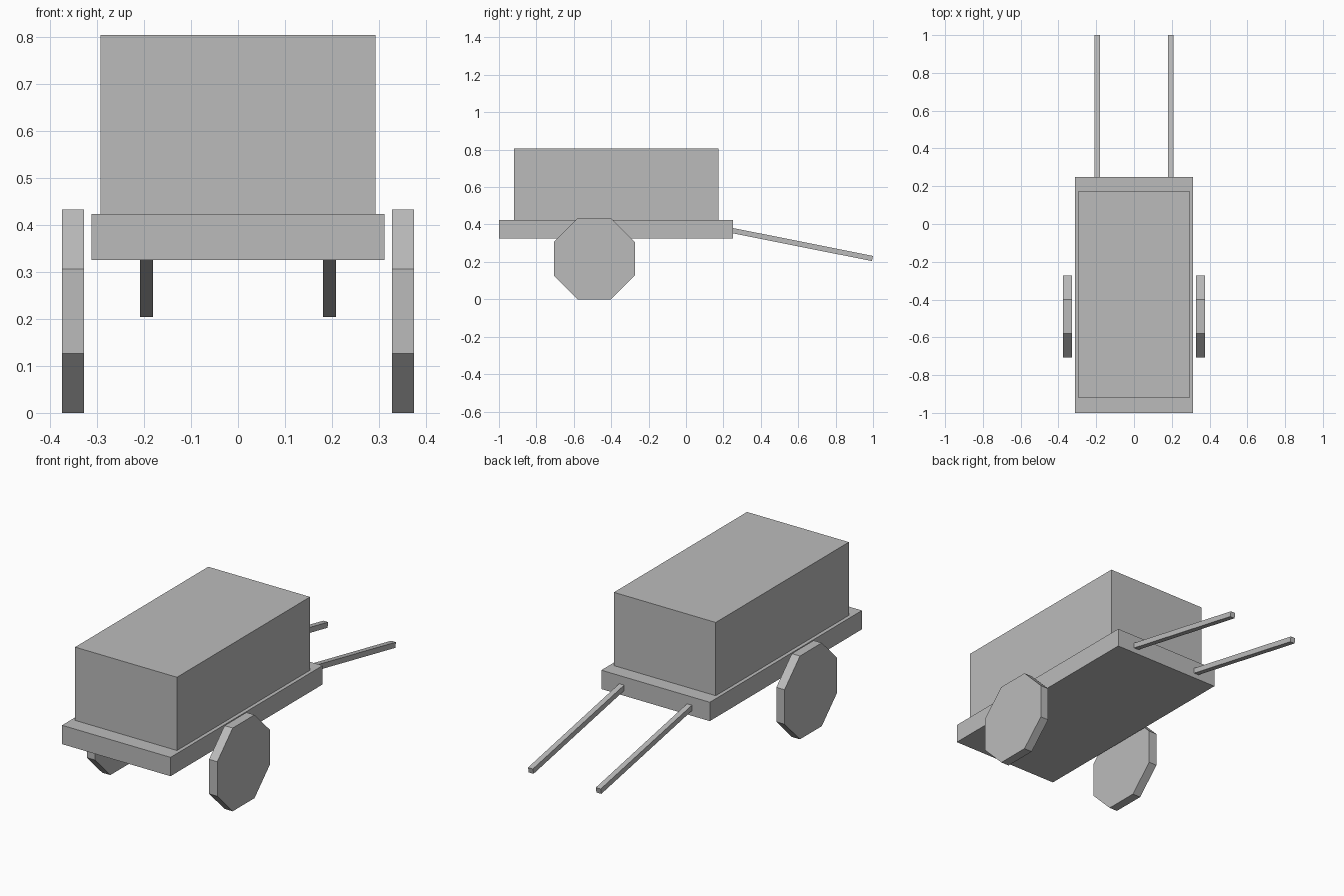
import bpy
import math
from mathutils import Vector

cube = bpy.data.objects.get("Cube")
if cube:
    bpy.data.objects.remove(cube, do_unlink=True)

# Single plain grey material
grey = bpy.data.materials.new("plain grey")
grey.use_nodes = True
colour = (0.5, 0.5, 0.5, 1)
grey.diffuse_color = colour
grey.node_tree.nodes["Principled BSDF"].inputs["Base Color"].default_value = colour


def finish(name):
    obj = bpy.context.object
    obj.name = name
    obj.data.materials.append(grey)
    return obj


def block(name, low, high):
    low, high = Vector(low), Vector(high)
    bpy.ops.mesh.primitive_cube_add(size=1, location=(low + high) / 2)
    obj = finish(name)
    obj.scale = high - low
    return obj


def wheel(name, x):
    # Octagonal disc resting on a flat side
    apothem = 0.2165
    bpy.ops.mesh.primitive_cylinder_add(
        vertices=8, radius=apothem / math.cos(math.pi / 8), depth=0.047,
        location=(x, -0.49, apothem), rotation=(0, math.pi / 2, 0))
    obj = finish(name)
    # Turn the profile half a step if its lowest point is a corner
    if max(v.co.x for v in obj.data.vertices) > apothem + 0.001:
        for v in obj.data.vertices:
            v.co.rotate(Vector((0, 0, 1)).rotation_difference(Vector((0, 0, 1))))
            a = math.atan2(v.co.y, v.co.x) + math.pi / 8
            r = math.hypot(v.co.x, v.co.y)
            v.co.x, v.co.y = r * math.cos(a), r * math.sin(a)
    return obj


def shaft(name, x):
    # Square pole sloping down from inside the bed
    start, end = Vector((x, 0.2, 0.377)), Vector((x, 0.997, 0.218))
    along = end - start
    bpy.ops.mesh.primitive_cube_add(size=1, location=(start + end) / 2)
    obj = finish(name)
    obj.scale = (0.028, along.length, 0.028)
    obj.rotation_euler.x = math.atan2(along.z, along.y)
    return obj


# Cart bed and cargo box
block("cart_bed", (-0.312, -1, 0.326), (0.312, 0.25, 0.424))
block("cargo_box", (-0.293, -0.92, 0.424), (0.293, 0.174, 0.805))

# Wheels and pulling shafts on both sides
for side, sign in (("left", 1), ("right", -1)):
    wheel(side + "_wheel", sign * 0.352)
    shaft(side + "_shaft", sign * 0.195)
